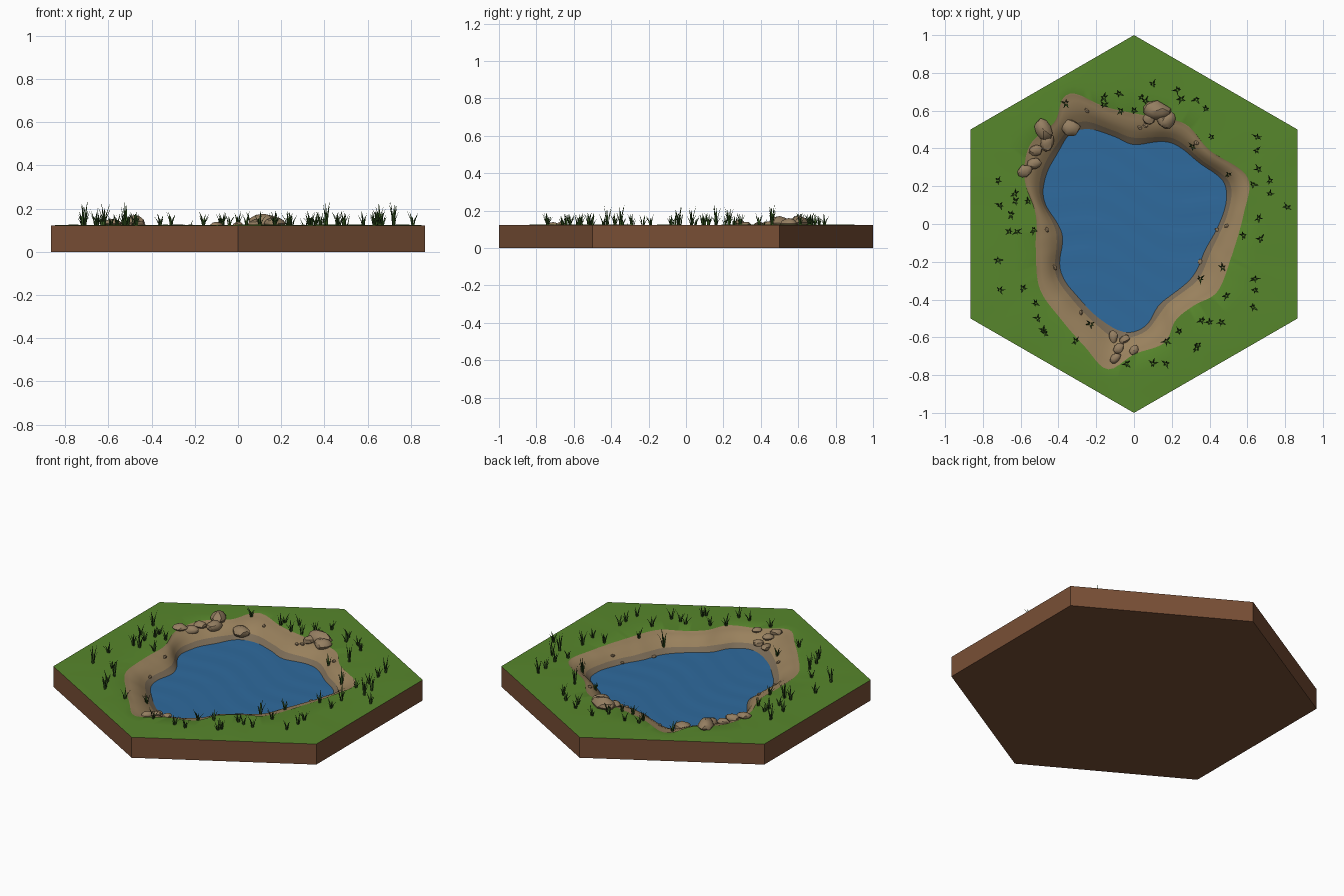
import bpy, bmesh, math, random
from mathutils import Vector, Matrix, noise

if "Cube" in bpy.data.objects:
    bpy.data.objects.remove(bpy.data.objects["Cube"])

random.seed(7)
TOP, WATER_Z, N = 0.122, 0.048, 180


def material(name, rgb):
    m = bpy.data.materials.new(name)
    m.diffuse_color = (*rgb, 1)
    m.use_nodes = True
    m.node_tree.nodes["Principled BSDF"].inputs["Base Color"].default_value = m.diffuse_color
    return m


GRASS = material("grass green", (0.095, 0.24, 0.025))
SAND = material("sand", (0.32, 0.22, 0.11))
WET = material("wet sand", (0.20, 0.15, 0.095))
SOIL = material("soil brown", (0.19, 0.078, 0.036))
WATER = material("water blue", (0.028, 0.145, 0.34))
STONE = material("stone tan", (0.30, 0.21, 0.12))
BLADE = material("reed green", (0.045, 0.12, 0.018))
BLADE_DARK = material("dark reed green", (0.025, 0.065, 0.012))


def finish(bm, name, mats, angle=40):
    me = bpy.data.meshes.new(name)
    bm.to_mesh(me)
    bm.free()
    for m in mats:
        me.materials.append(m)
    me.shade_smooth()
    me.set_sharp_from_angle(angle=math.radians(angle))
    ob = bpy.data.objects.new(name, me)
    bpy.context.collection.objects.link(ob)
    return ob


# Shore outlines: outer sand edge and waterline
SAND_EDGE = [(-.31, .69), (-.15, .62), (.08, .57), (.27, .53), (.40, .39), (.60, .25), (.58, .05),
             (.51, -.19), (.44, -.36), (.32, -.43), (.22, -.51), (.16, -.63), (0, -.69), (-.14, -.77),
             (-.26, -.65), (-.39, -.50), (-.50, -.34), (-.52, -.13), (-.52, .05), (-.58, .24),
             (-.55, .42), (-.42, .54), (-.38, .66)]
WATERLINE = [(-.23, .50), (-.10, .46), (0, .42), (.19, .43), (.35, .32), (.48, .21), (.47, .05),
             (.38, -.13), (.30, -.29), (.14, -.42), (.06, -.54), (-.05, -.57), (-.18, -.50),
             (-.31, -.37), (-.39, -.24), (-.38, -.05), (-.47, .11), (-.47, .24), (-.39, .40), (-.33, .48)]


def polar_curve(pts):
    """Smooth closed curve through the points, as sorted (angle, radius)."""
    out, n = [], len(pts)
    for i in range(n):
        a, b, c, d = (Vector(pts[(i + k) % n]) for k in (-1, 0, 1, 2))
        for j in range(8):
            t = j / 8
            p = 0.5 * (2 * b + (c - a) * t + (2 * a - 5 * b + 4 * c - d) * t * t
                       + (3 * b - a - 3 * c + d) * t ** 3)
            out.append((math.atan2(p.y, p.x) % math.tau, p.length))
    out.sort()
    return [(out[-1][0] - math.tau, out[-1][1])] + out + [(out[0][0] + math.tau, out[0][1])]


def radius(curve, ang):
    ang %= math.tau
    for (a0, r0), (a1, r1) in zip(curve, curve[1:]):
        if a0 <= ang <= a1:
            return r0 + (r1 - r0) * (ang - a0) / max(a1 - a0, 1e-9)
    return curve[0][1]


OUTER, INNER = polar_curve(SAND_EDGE), polar_curve(WATERLINE)
# Bank profile: (fraction from sand edge to waterline, height)
BANK = [(0, .124), (.05, .121), (.2, .117), (.4, .108), (.6, .092), (.78, .071), (1, .047), (1.2, .025)]


def hex_radius(a):
    k = math.radians(60)
    return math.cos(k / 2) / math.cos((a + k / 2) % k - k / 2)


def ground(x, y):
    a, r = math.atan2(y, x), math.hypot(x, y)
    ro, ri = radius(OUTER, a), radius(INNER, a)
    t = (ro - r) / (ro - ri)
    if t <= 0:
        return .123
    for (t0, z0), (t1, z1) in zip(BANK, BANK[1:]):
        if t <= t1:
            return z0 + (z1 - z0) * (t - t0) / (t1 - t0)
    return WATER_Z


# Hexagonal tile with grass top, sandy bank and basin
bm = bmesh.new()
angles = [math.tau * i / N for i in range(N)]


def ring(rad, height):
    vs = []
    for a in angles:
        r = rad(a)
        x, y = r * math.cos(a), r * math.sin(a)
        vs.append(bm.verts.new((x, y, height(x, y))))
    return vs


rings = [ring(hex_radius, lambda x, y: 0), ring(hex_radius, lambda x, y: TOP)]
for f in (.3, .65):
    rings.append(ring(lambda a: hex_radius(a) * (1 - f) + radius(OUTER, a) * f,
                      lambda x, y: .124 + .003 * noise.noise((x * 6, y * 6, 0))))
for t, z in BANK:
    bump = .002 if 0 < t < 1 else 0
    rings.append(ring(lambda a: radius(OUTER, a) * (1 - t) + radius(INNER, a) * t,
                      lambda x, y: z + bump * noise.noise((x * 14, y * 14, 3))))
band_mats = [0, 1, 1, 1] + [2] * 5 + [3] * 2
for lo, hi, mi in zip(rings, rings[1:], band_mats):
    for i in range(N):
        j = (i + 1) % N
        bm.faces.new((lo[i], lo[j], hi[j], hi[i])).material_index = mi
bm.faces.new(rings[0][::-1]).material_index = 0
bm.faces.new(rings[-1]).material_index = 3
finish(bm, "hex_ground", [SOIL, GRASS, SAND, WET], 25)

# Water surface with faint ripples
bm = bmesh.new()
rip = [ring(lambda a: radius(INNER, a) * f,
            lambda x, y: WATER_Z + .0008 * math.sin(40 * y + 12 * x + 2 * math.sin(9 * x)))
       for f in [1.01] + [1 - k / 16 for k in range(1, 16)]]
for lo, hi in zip(rip, rip[1:]):
    for i in range(N):
        j = (i + 1) % N
        bm.faces.new((lo[i], lo[j], hi[j], hi[i]))
bm.faces.new(rip[-1])
finish(bm, "pond_water", [WATER])


# Stones: (x, y, radius)
def stone(name, x, y, r, flat=.6):
    bm = bmesh.new()
    bmesh.ops.create_icosphere(bm, subdivisions=2 if r > .02 else 1, radius=1)
    seed = Vector((x * 31, y * 31, r * 97))
    for v in bm.verts:
        v.co *= 1 + .28 * noise.noise(v.co * 1.1 + seed)
    size = (r * random.uniform(1, 1.2), r * random.uniform(.7, .9), r * flat)
    bm.transform(Matrix.Translation((x, y, ground(x, y) + r * flat * .35))
                 @ Matrix.Rotation(random.uniform(0, math.pi), 4, 'Z')
                 @ Matrix.Diagonal((*size, 1)))
    finish(bm, name, [STONE], 30)


BOULDERS = [(-.48, .50, .055), (-.46, .43, .045), (-.52, .39, .035), (-.53, .32, .038), (-.58, .28, .036),
            (-.34, .51, .052), (.12, .60, .062), (.08, .56, .036), (.18, .55, .048), (.15, .56, .04),
            (-.11, -.60, .03), (-.05, -.61, .03), (-.08, -.66, .03), (0, -.67, .026), (-.10, -.71, .028)]
PEBBLES = [(.03, .51), (.06, .52), (.44, -.03), (.49, -.01), (-.46, -.03), (-.42, -.23), (-.28, -.47), (.35, -.2),
           (-.25, .6), (.33, .43)]
for i, b in enumerate(BOULDERS):
    stone(f"boulder_{i + 1}", *b)
for i, p in enumerate(PEBBLES):
    stone(f"pebble_{i + 1}", *p, .014)

# Grass tufts, by side of the pond
TUFTS_BACK = [(.10, .74), (.04, .67), (.06, .65), (-.08, .69), (-.16, .67), (-.16, .63), (.23, .71), (.25, .66),
              (.33, .66), (.38, .61), (-.07, .60), (0, .60), (-.36, .64), (.41, .46), (.31, .41)]
TUFTS_RIGHT = [(.65, .46), (.65, .39), (.50, .26), (.66, .29), (.72, .23), (.63, .21), (.72, .16), (.81, .09),
               (.66, .03), (.58, -.06), (.67, -.08), (.64, -.29), (.47, -.23), (.35, -.29), (.49, -.38), (.64, -.35),
               (.63, -.44), (.36, -.51), (.40, -.52), (.46, -.52), (.33, -.66), (.24, -.57), (.34, -.64)]
TUFTS_LEFT = [(.17, -.62), (.17, -.74), (.10, -.74), (-.04, -.74), (-.31, -.62), (-.51, -.50), (-.48, -.56),
              (-.47, -.58), (-.23, -.53), (-.72, .23), (-.63, .16), (-.71, .10), (-.63, .12), (-.65, .05),
              (-.56, .12), (-.66, -.04), (-.62, -.04), (-.53, -.03), (-.72, -.19), (-.71, -.35), (-.59, -.34),
              (-.52, -.42)]


def tufts(name, spots):
    bm = bmesh.new()
    for x, y in spots:
        tall = 1.6 if random.random() < .15 else 1
        spin = random.uniform(0, math.tau)
        for k in range(5):
            a = spin + k * math.tau / 5 + random.uniform(-.4, .4)
            out, side = Vector((math.cos(a), math.sin(a), 0)), Vector((-math.sin(a), math.cos(a), 0))
            h, lean = random.uniform(.035, .07) * tall, random.uniform(.01, .028)
            base = Vector((x, y, ground(x, y) - .004)) + out * .004
            prev = None
            # three-sided tapering blade, bending outward
            for f, w in ((0, .0035), (.5, .0042), (1, .0006)):
                c = base + out * lean * f * f + Vector((0, 0, h * f))
                cur = [bm.verts.new(c + side * w), bm.verts.new(c + out * w * .7), bm.verts.new(c - side * w)]
                if prev:
                    for i in range(3):
                        j = (i + 1) % 3
                        bm.faces.new((prev[j], prev[i], cur[i], cur[j])).material_index = k % 2
                prev = cur
    bmesh.ops.recalc_face_normals(bm, faces=bm.faces[:])
    finish(bm, name, [BLADE, BLADE_DARK])


tufts("grass_tufts_back", TUFTS_BACK)
tufts("grass_tufts_right", TUFTS_RIGHT)
tufts("grass_tufts_left", TUFTS_LEFT)
